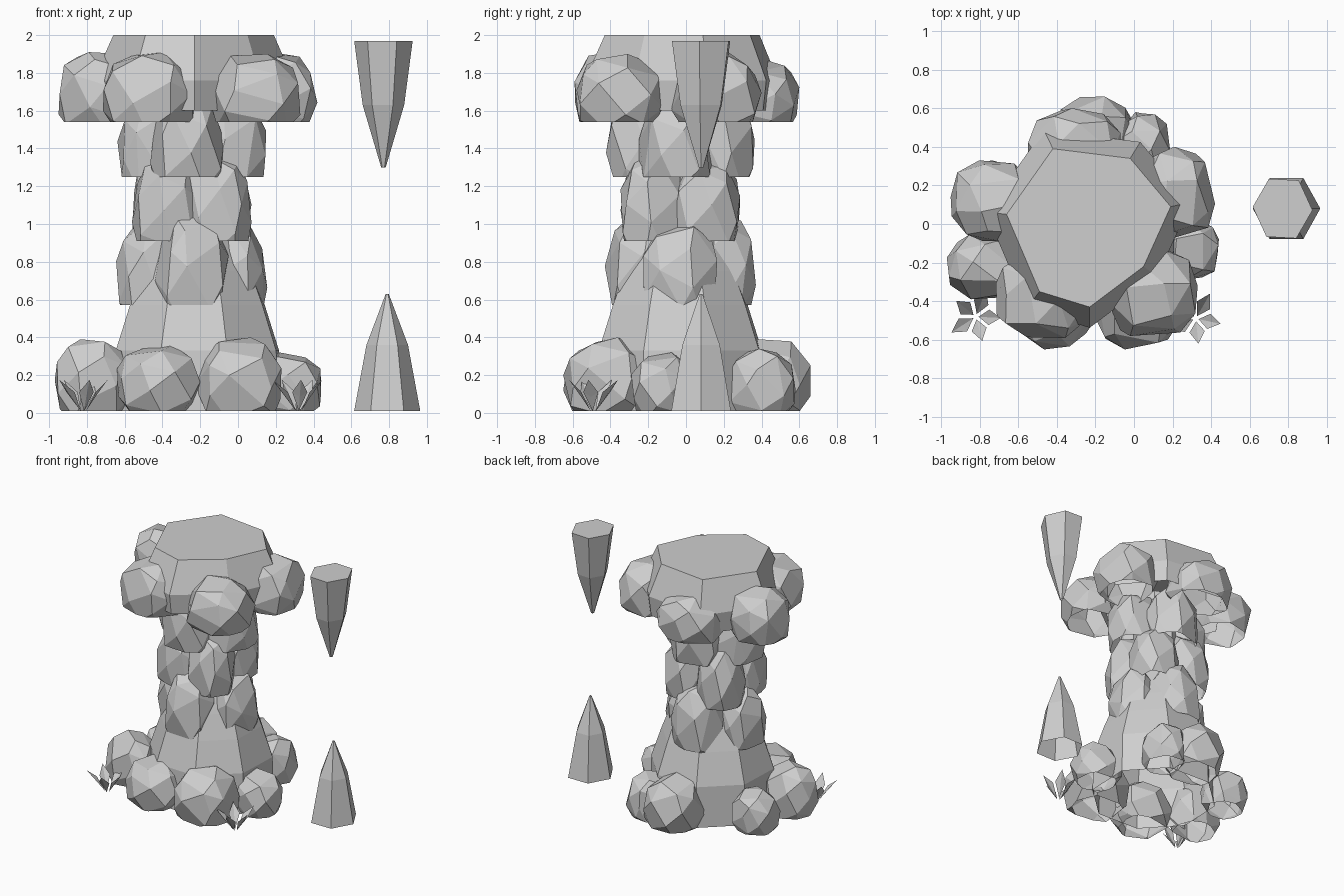
import bpy, bmesh, math, random
from mathutils import Vector

cube = bpy.data.objects.get("Cube")
if cube:
    bpy.data.objects.remove(cube, do_unlink=True)

stone = bpy.data.materials.new("grey_stone")
stone.use_nodes = True
GREY = (0.62, 0.62, 0.62, 1)
stone.diffuse_color = GREY
stone.node_tree.nodes["Principled BSDF"].inputs["Base Color"].default_value = GREY

CX, CY, GROUND = -0.245, -0.03, 0.01


def finish(bm, name):
    mesh = bpy.data.meshes.new(name)
    bm.to_mesh(mesh)
    bm.free()
    mesh.materials.append(stone)
    obj = bpy.data.objects.new(name, mesh)
    bpy.context.collection.objects.link(obj)
    return obj


def rock(name, x, y, rx, ry, bottom, top, fullness, seed):
    """Blocky faceted boulder, cut flat and left open underneath."""
    rng = random.Random(seed)
    count, pts = 28, []
    for i in range(count):
        h = 1 - 2 * (i + 0.5) / count
        a = i * 2.39996 + seed + rng.uniform(-0.25, 0.25)
        r = math.sqrt(1 - h * h)
        ball = Vector((r * math.cos(a), r * math.sin(a), h)) * rng.uniform(0.97, 1.06)
        pts.append(Vector([math.copysign(abs(c) ** 0.85, c) for c in ball]))
    rz = (top - bottom) * fullness
    for axis, (size, mid) in enumerate(((rx, x), (ry, y), (rz, top - rz))):
        lo, hi = min(p[axis] for p in pts), max(p[axis] for p in pts)
        for p in pts:
            p[axis] = mid + size * (2 * (p[axis] - lo) / (hi - lo) - 1)
    bm = bmesh.new()
    for p in pts:
        bm.verts.new(p)
    bmesh.ops.convex_hull(bm, input=bm.verts[:])
    bmesh.ops.dissolve_limit(bm, angle_limit=math.radians(13), verts=bm.verts[:], edges=bm.edges[:])
    bmesh.ops.bisect_plane(bm, geom=bm.verts[:] + bm.edges[:] + bm.faces[:],
                           plane_co=(0, 0, bottom), plane_no=(0, 0, -1), clear_outer=True)
    bmesh.ops.recalc_face_normals(bm, faces=bm.faces[:])
    return finish(bm, name)


def polygon(sides, turn=0, depth=1):
    angles = [turn + math.tau * i / sides for i in range(sides)]
    return [(math.cos(a), depth * math.sin(a)) for a in angles]


def loft(name, x, y, outline, rings, cap=False):
    """Outline stacked at (scale, height) steps, open below, optionally capped on top."""
    bm = bmesh.new()
    loops = [[bm.verts.new((x + s * px, y + s * py, z)) for px, py in outline] for s, z in rings]
    for low, high in zip(loops, loops[1:]):
        for i in range(len(outline)):
            j = (i + 1) % len(outline)
            bm.faces.new((low[i], low[j], high[j], high[i]))
    if cap:
        bm.faces.new(loops[-1])
    return finish(bm, name)


def plant(name, x, y, turn):
    """Five folded leaves spreading from one root."""
    bm = bmesh.new()
    for i in range(5):
        a = math.radians(turn + 72 * i)
        out, side = Vector((math.cos(a), math.sin(a), 0)), Vector((-math.sin(a), math.cos(a), 0))
        reach = 0.15 if i % 2 else 0.13
        root = Vector((x, y, GROUND))

        def at(r, w, h):
            return bm.verts.new(root + out * r + side * w + Vector((0, 0, h)))
        base, keel, tip = at(0.015, 0, 0), at(reach * 0.5, 0, 0.075), at(reach, 0, 0.165)
        for w in (-0.04, 0.04):
            edge = at(reach * 0.53, w, 0.1)
            bm.faces.new((base, keel, edge) if w > 0 else (base, edge, keel))
            bm.faces.new((keel, tip, edge) if w > 0 else (keel, edge, tip))
    return finish(bm, name)


# Flared foot and hidden trunk of the pillar
loft("pillar_foot", CX + 0.03, CY, polygon(8, 0.35),
     [(0.47, GROUND), (0.46, 0.33), (0.38, 0.57), (0.31, 0.75), (0.2, 1.0)])
loft("pillar_core", CX, CY, polygon(8), [(0.18, 0.8), (0.18, 1.7)])

# Boulders around the foot: x, y, half width, half depth, top
foot = [(-0.42, -0.43, 0.22, 0.22, 0.36), (0.0, -0.42, 0.23, 0.23, 0.4), (0.26, -0.12, 0.18, 0.17, 0.32),
        (-0.77, -0.21, 0.2, 0.18, 0.39), (-0.73, 0.17, 0.17, 0.16, 0.32), (-0.21, 0.44, 0.21, 0.22, 0.39),
        (0.03, 0.4, 0.16, 0.18, 0.34)]
for i, (x, y, rx, ry, top) in enumerate(foot):
    rock(f"foot_boulder_{i + 1}", x, y, rx, ry, GROUND, top, 0.6, i)

# Three staggered courses of four: bottom, top, ring radius, boulder radius, turn
courses = [(0.57, 1.06, 0.205, 0.195, -90), (0.91, 1.38, 0.2, 0.175, -45), (1.25, 1.72, 0.2, 0.195, -97)]
for c, (bottom, top, ring, r, turn) in enumerate(courses):
    for i in range(4):
        a = math.radians(turn + 90 * i)
        rock(f"course_{c + 1}_boulder_{i + 1}", CX + ring * math.cos(a), CY + ring * math.sin(a),
             r, r, bottom, top - 0.04 * (i % 2), 0.68, 20 + 7 * c + i)

# Flat-topped crown with boulders hanging round it
crown_outline = [(0.42, 0.09), (0.21, 0.34), (-0.19, 0.39), (-0.43, 0.05),
                 (-0.26, -0.35), (0, -0.43), (0.28, -0.22)]
loft("crown", -0.23, 0, crown_outline, [(1.2, 1.6), (1.25, 1.76), (1, 2.0)], cap=True)
crown = [(-0.47, -0.36, 0.245, 0.23, 1.91), (0.09, -0.35, 0.24, 0.23, 1.9), (0.2, 0.16, 0.22, 0.24, 1.91),
         (-0.31, 0.39, 0.24, 0.21, 1.87), (-0.74, 0.12, 0.21, 0.21, 1.91)]
for i, (x, y, rx, ry, top) in enumerate(crown):
    rock(f"crown_boulder_{i + 1}", x, y, rx, ry, 1.54, top, 0.64, 50 + i)

# Standing and hanging spikes
loft("standing_spike", 0.79, 0.08, polygon(6, 0, 1.04), [(0.175, GROUND), (0.11, 0.36), (0.008, 0.63)], cap=True)
loft("hanging_spike", 0.77, 0.08, polygon(6, -0.05, 1.12), [(0.012, 1.3), (0.11, 1.63), (0.155, 1.97)], cap=True)

# Small leafy plants
plant("left_plant", 0.32, -0.49, -12)
plant("right_plant", -0.82, -0.48, -3)
